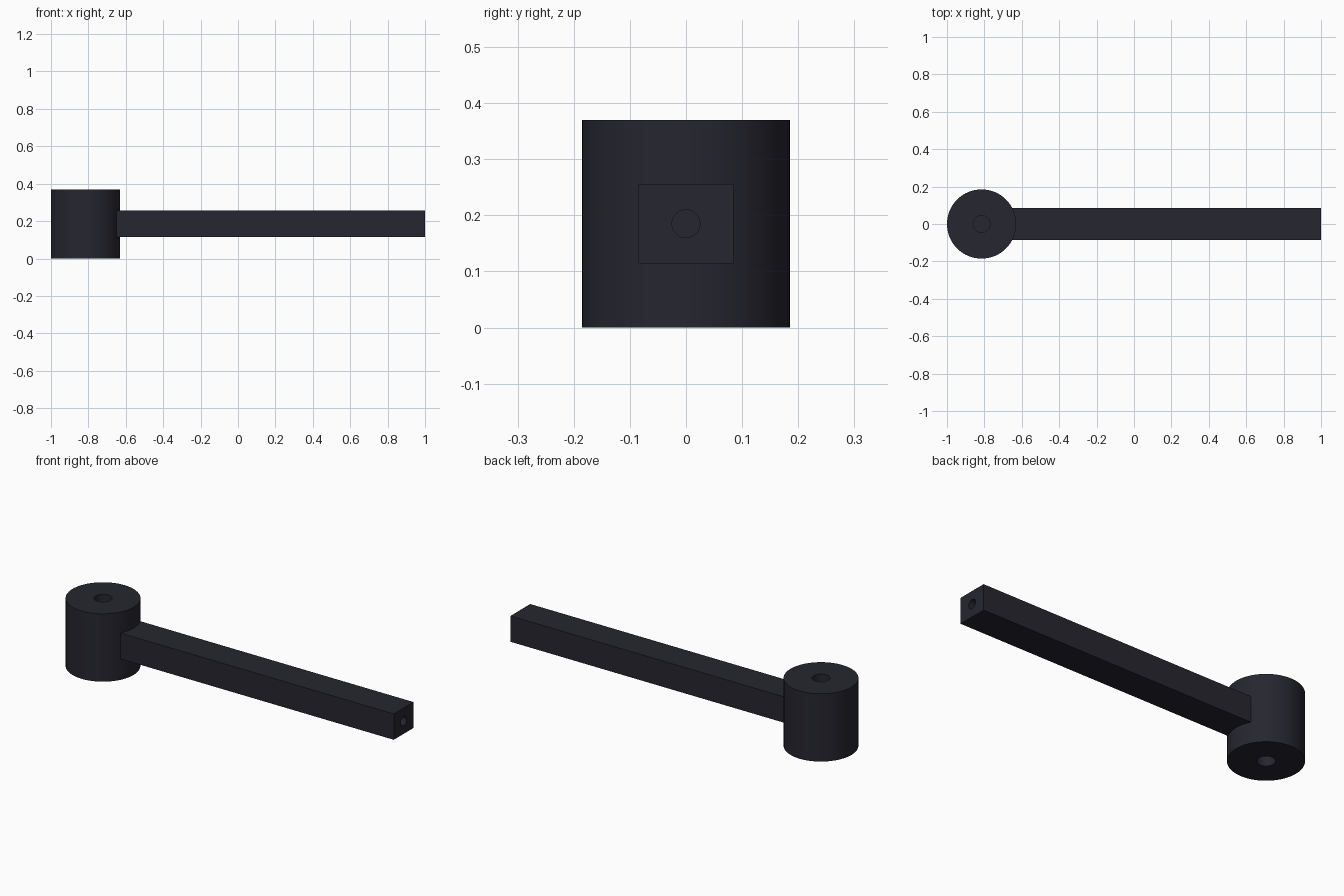
import bpy
import math

if "Cube" in bpy.data.objects:
    bpy.data.objects.remove(bpy.data.objects["Cube"])

HEAD_X, HEAD_R, HEAD_H = -0.815, 0.185, 0.37
ARM_Z = HEAD_H / 2

dark = bpy.data.materials.new("charcoal")
dark.diffuse_color = (0.019, 0.019, 0.029, 1)
dark.use_nodes = True
dark.node_tree.nodes["Principled BSDF"].inputs["Base Color"].default_value = dark.diffuse_color


def cylinder(name, radius, depth, loc, rot=(0, 0, 0), sides=64):
    bpy.ops.mesh.primitive_cylinder_add(vertices=sides, radius=radius, depth=depth,
                                        location=loc, rotation=rot)
    obj = bpy.context.object
    obj.name = name
    obj.data.materials.append(dark)
    return obj


def drill(target, cutters):
    # cut each blind hole, then remove the cutter
    for cutter in cutters:
        mod = target.modifiers.new("hole", 'BOOLEAN')
        mod.operation = 'DIFFERENCE'
        mod.solver = 'EXACT'
        mod.object = cutter
        bpy.context.view_layer.objects.active = target
        bpy.ops.object.modifier_apply(modifier=mod.name)
        bpy.data.objects.remove(cutter)


def shade(obj):
    bpy.ops.object.select_all(action='DESELECT')
    obj.select_set(True)
    bpy.context.view_layer.objects.active = obj
    bpy.ops.object.shade_smooth_by_angle(angle=math.radians(30))


# round head with a blind hole in the top and the bottom
head = cylinder("head", HEAD_R, HEAD_H, (HEAD_X, 0, HEAD_H / 2))
drill(head, [cylinder("head_hole", 0.045, 0.2, (HEAD_X, 0, z), sides=32)
             for z in (0, HEAD_H)])
shade(head)

# square arm, seated in the head, with a blind hole in its free end
x0, x1 = -0.66, 1.0
bpy.ops.mesh.primitive_cube_add(size=1, location=((x0 + x1) / 2, 0, ARM_Z))
arm = bpy.context.object
arm.name = "arm"
arm.scale = (x1 - x0, 0.17, 0.141)
bpy.ops.object.transform_apply(location=False, rotation=False, scale=True)
arm.data.materials.append(dark)
drill(arm, [cylinder("arm_hole", 0.025, 0.3, (x1, 0, ARM_Z),
                     (0, math.pi / 2, 0), sides=32)])
shade(arm)
